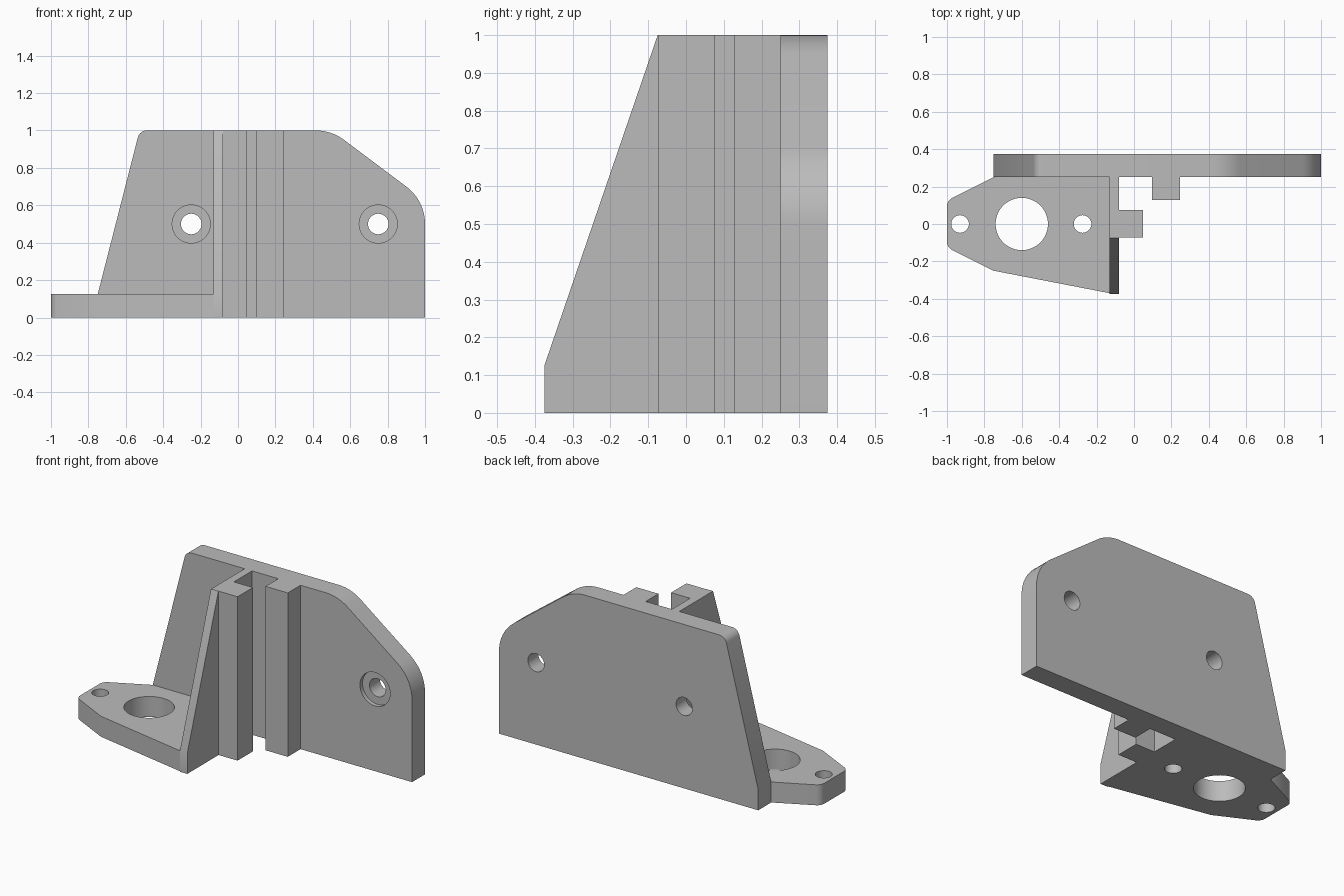
import bpy
import bmesh
from math import atan2, cos, pi, sin, tan
from mathutils import Matrix, Vector

cube = bpy.data.objects.get("Cube")
if cube:
    bpy.data.objects.remove(cube, do_unlink=True)

# Single plain grey plastic
grey = bpy.data.materials.new("plain_grey")
grey.use_nodes = True
colour = (0.5, 0.5, 0.5, 1)
grey.diffuse_color = colour
grey.node_tree.nodes["Principled BSDF"].inputs["Base Color"].default_value = colour

# Maps from (profile u, profile v, extrusion w) to world axes
PLAN = lambda u, v, w: (u, v, w)
FRONT = lambda u, v, w: (u, w, v)
SIDE = lambda u, v, w: (w, u, v)


def rounded(points, steps=12):
    """Outline from (u, v, radius) corners, with tangent arcs at radius > 0."""
    outline = []
    for i, (u, v, radius) in enumerate(points):
        corner = Vector((u, v))
        if not radius:
            outline.append(corner)
            continue
        to_prev = (Vector(points[i - 1][:2]) - corner).normalized()
        to_next = (Vector(points[(i + 1) % len(points)][:2]) - corner).normalized()
        half = to_prev.angle(to_next) / 2
        centre = corner + (to_prev + to_next).normalized() * radius / sin(half)
        start = corner + to_prev * radius / tan(half) - centre
        end = corner + to_next * radius / tan(half) - centre
        a = atan2(start.y, start.x)
        sweep = (atan2(end.y, end.x) - a + pi) % (2 * pi) - pi
        for k in range(steps + 1):
            t = a + sweep * k / steps
            outline.append(centre + radius * Vector((cos(t), sin(t))))
    return outline


def prism(name, outline, axes, low, high):
    bm = bmesh.new()
    rings = [[bm.verts.new(axes(u, v, w)) for u, v in outline] for w in (low, high)]
    bm.faces.new(rings[0])
    bm.faces.new(rings[1])
    for i in range(len(outline)):
        bm.faces.new((rings[0][i - 1], rings[0][i], rings[1][i], rings[1][i - 1]))
    bmesh.ops.recalc_face_normals(bm, faces=bm.faces)
    mesh = bpy.data.meshes.new(name)
    bm.to_mesh(mesh)
    bm.free()
    mesh.materials.append(grey)
    obj = bpy.data.objects.new(name, mesh)
    bpy.context.collection.objects.link(obj)
    return obj


def box(name, x0, x1, y0, y1):
    return prism(name, [(x0, y0), (x1, y0), (x1, y1), (x0, y1)], PLAN, 0, 1)


def drill(obj, axes, u, v, radius, low, high):
    circle = [(u + radius * cos(2 * pi * k / 48), v + radius * sin(2 * pi * k / 48))
              for k in range(48)]
    cutter = prism("hole_cutter", circle, axes, low, high)
    cutter.hide_render = True
    mod = obj.modifiers.new("hole", "BOOLEAN")
    mod.operation = "DIFFERENCE"
    mod.solver = "EXACT"
    mod.object = cutter
    bpy.context.view_layer.objects.active = obj
    bpy.ops.object.modifier_apply(modifier=mod.name)
    bpy.data.objects.remove(cutter, do_unlink=True)


# Upright mounting plate with two counterbored screw holes
back_plate = prism("back_plate", rounded([
    (-0.75, 0, 0), (1, 0, 0), (1, 0.625, 0.25), (0.5, 1, 0.25),
    (-0.526, 1, 0.05), (-0.75, 0.125, 0)]), FRONT, 0.25, 0.375)
for x in (-0.25, 0.75):
    drill(back_plate, FRONT, x, 0.5, 0.055, 0.2, 0.4)
    drill(back_plate, FRONT, x, 0.5, 0.102, 0.2, 0.275)

# Tapered foot with one large and two small holes
base_plate = prism("base_plate", rounded([
    (-1, 0.125, 0.05), (-1, -0.125, 0.05), (-0.75, -0.25, 0),
    (-0.13, -0.37, 0), (-0.13, 0.25, 0), (-0.75, 0.25, 0)]), PLAN, 0, 0.125)
for x, radius in ((-0.6, 0.14), (-0.93, 0.047), (-0.275, 0.047)):
    drill(base_plate, PLAN, x, 0, radius, -0.1, 0.2)

# Sloped web joining the foot to the plate
web = prism("gusset_web", [(-0.375, 0), (0.25, 0), (0.25, 1), (-0.075, 1),
                           (-0.375, 0.125)], SIDE, -0.13, -0.08)

# Two vertical rails that form the slot
front_rail = box("front_rail", -0.08, 0.048, -0.073, 0.075)
rear_rail = box("rear_rail", 0.097, 0.247, 0.127, 0.25)

bpy.ops.object.select_all(action="DESELECT")
for obj in (back_plate, base_plate, web, front_rail, rear_rail):
    obj.select_set(True)
bpy.context.view_layer.objects.active = back_plate
bpy.ops.object.shade_smooth_by_angle(angle=pi / 6)
